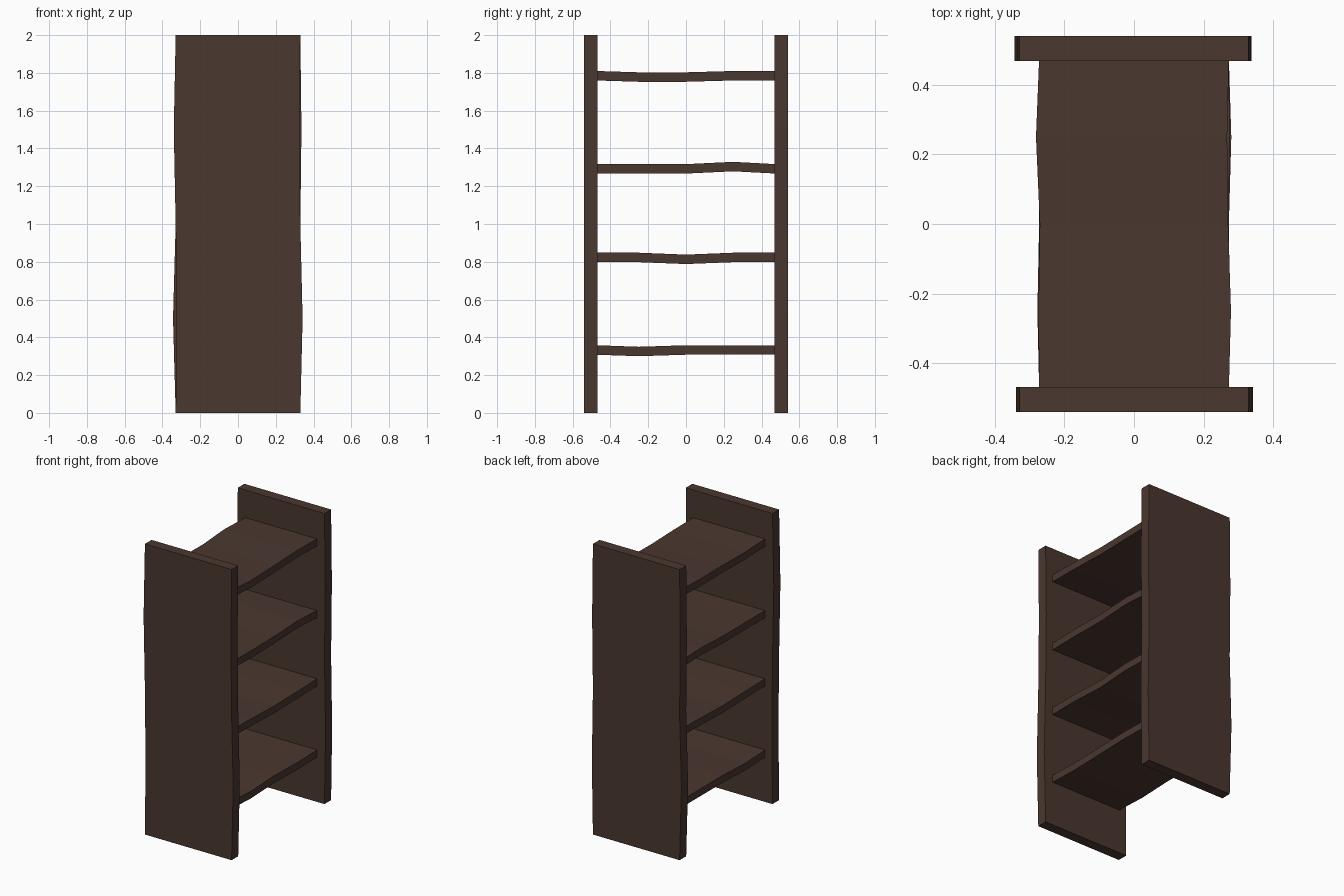
import bpy, bmesh

if "Cube" in bpy.data.objects:
    bpy.data.objects.remove(bpy.data.objects["Cube"])

wood = bpy.data.materials.new("dark brown wood")
wood.diffuse_color = (0.068, 0.038, 0.029, 1)
wood.use_nodes = True
wood.node_tree.nodes["Principled BSDF"].inputs["Base Color"].default_value = wood.diffuse_color


def plank(name, sections):
    """Loft a closed plank through rectangular cross-sections."""
    bm = bmesh.new()
    rings = [[bm.verts.new(p) for p in s] for s in sections]
    for a, b in zip(rings, rings[1:]):
        for i in range(4):
            j = (i + 1) % 4
            bm.faces.new((a[i], a[j], b[j], b[i]))
    bm.faces.new(rings[0])
    bm.faces.new(rings[-1])
    bmesh.ops.recalc_face_normals(bm, faces=bm.faces)
    me = bpy.data.meshes.new(name)
    bm.to_mesh(me)
    bm.free()
    me.materials.append(wood)
    ob = bpy.data.objects.new(name, me)
    bpy.context.collection.objects.link(ob)


# Upright panels: (left x, right x) at five even heights
panels = {
    "front_panel": (-0.505, [(-.33, .33), (-.325, .342), (-.33, .33), (-.34, .325), (-.33, .33)]),
    "back_panel": (0.505, [(-.33, .33), (-.344, .338), (-.33, .33), (-.335, .336), (-.33, .33)]),
}
for name, (yc, edges) in panels.items():
    secs = []
    for k, (l, r) in enumerate(edges):
        z = k * 0.5
        secs.append([(l, yc - .036, z), (r, yc - .036, z), (r, yc + .036, z), (l, yc + .036, z)])
    plank(name, secs)

# Warped shelves: centre height, height offsets and (left, right) x along y
ys = [-0.475, -0.25, 0, 0.25, 0.475]
shelves = [
    (0.333, [0, -.008, 0, 0, 0], [(-.273, .273), (-.275, .275), (-.273, .273), (-.273, .28), (-.273, .273)]),
    (0.823, [0, 0, -.01, 0, 0], [(-.273, .273), (-.278, .275), (-.273, .273), (-.275, .28), (-.273, .273)]),
    (1.292, [0, 0, 0, .012, 0], [(-.273, .273), (-.273, .276), (-.273, .273), (-.276, .275), (-.273, .273)]),
    (1.785, [0, -.007, -.007, 0, 0], [(-.273, .273), (-.275, .279), (-.271, .271), (-.282, .268), (-.273, .273)]),
]
for n, (zc, dz, edges) in enumerate(shelves):
    secs = []
    for y, d, (l, r) in zip(ys, dz, edges):
        lo, hi = zc + d - .025, zc + d + .025
        secs.append([(l, y, lo), (r, y, lo), (r, y, hi), (l, y, hi)])
    plank(f"shelf_{n + 1}", secs)
